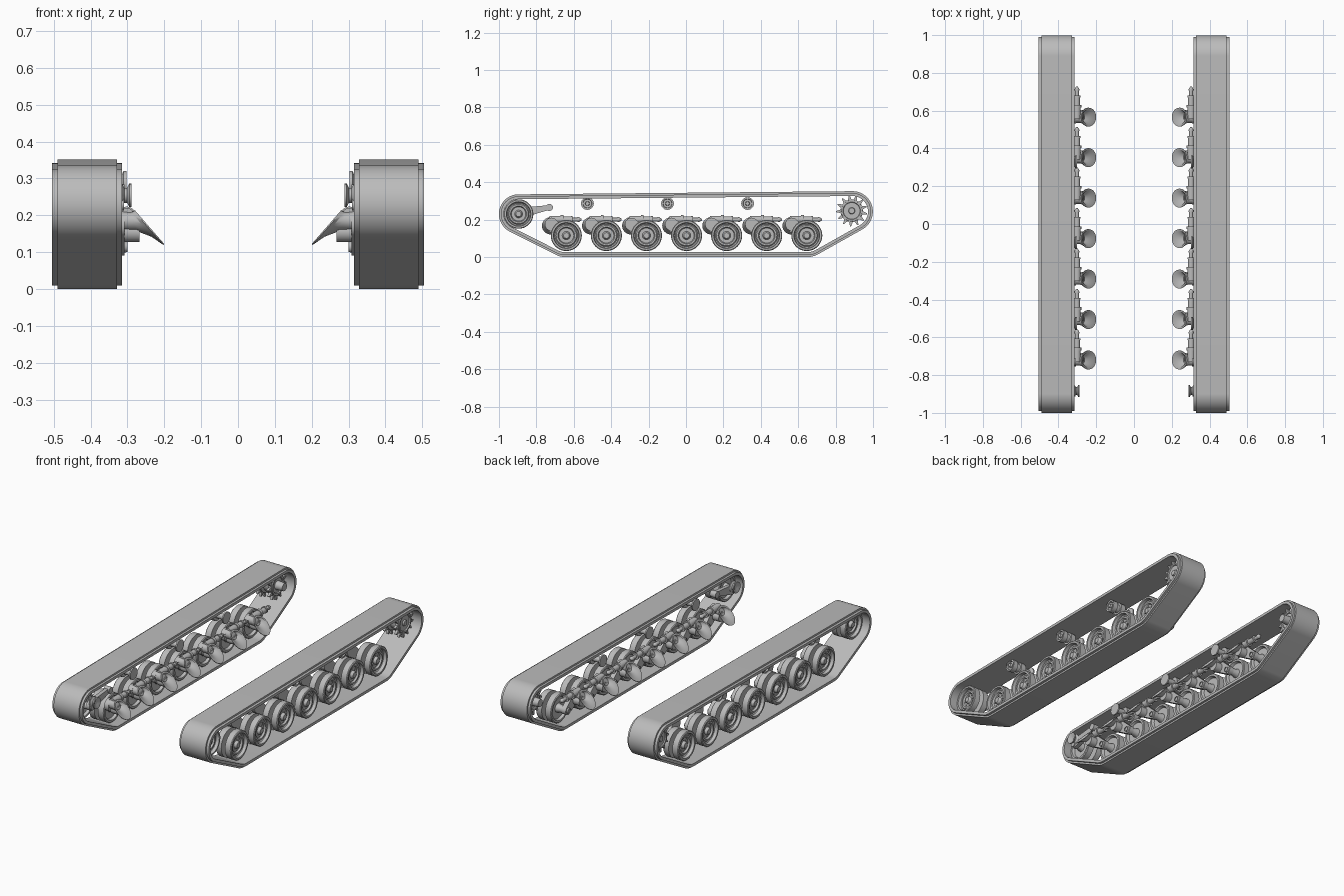
import bpy, bmesh
from math import sin, cos, pi, radians
from mathutils import Vector

cube = bpy.data.objects.get("Cube")
if cube:
    bpy.data.objects.remove(cube)

steel = bpy.data.materials.new("steel_grey")
steel.use_nodes = True
steel.diffuse_color = (0.5, 0.5, 0.5, 1)
steel.node_tree.nodes["Principled BSDF"].inputs["Base Color"].default_value = (0.5, 0.5, 0.5, 1)
parts = []


def finish(name, bm):
    """Turn a bmesh of the left side into an object mirrored to the right."""
    bmesh.ops.remove_doubles(bm, verts=bm.verts, dist=1e-5)
    bmesh.ops.recalc_face_normals(bm, faces=bm.faces)
    mesh = bpy.data.meshes.new(name)
    bm.to_mesh(mesh)
    bm.free()
    mesh.materials.append(steel)
    ob = bpy.data.objects.new(name, mesh)
    bpy.context.collection.objects.link(ob)
    mirror = ob.modifiers.new("Mirror", "MIRROR")
    mirror.use_mirror_merge = False
    parts.append(ob)


def skin(bm, rings, closed=False):
    """Bridge equal rings of points, capping the ends unless closed."""
    loops = [[bm.verts.new(p) for p in ring] for ring in rings]
    n = len(loops[0])
    pairs = list(zip(loops, loops[1:]))
    if closed:
        pairs.append((loops[-1], loops[0]))
    else:
        bm.faces.new(loops[0])
        bm.faces.new(loops[-1])
    for a, b in pairs:
        for i in range(n):
            j = (i + 1) % n
            bm.faces.new((a[i], a[j], b[j], b[i]))


def oval(c, u, v, n=28):
    c, u, v = Vector(c), Vector(u), Vector(v)
    return [c + u * cos(2 * pi * i / n) + v * sin(2 * pi * i / n) for i in range(n)]


def turn_x(bm, y, z, profile, n=32):
    """Turned shape about an x axis; profile holds (x, radius)."""
    skin(bm, [oval((x, y, z), (0, r, 0), (0, 0, r), n) for x, r in profile])


def turn_y(bm, x, y, z, profile, n=16):
    skin(bm, [oval((x, y + d, z), (r, 0, 0), (0, 0, r), n) for d, r in profile])


def wrap(circles, inset=0, n=144):
    """Outline stretched around circles (y, z, radius)."""
    pts = []
    for i in range(n):
        a = 2 * pi * i / n + 0.001
        d = (cos(a), sin(a))
        y, z, r = max(circles, key=lambda c: c[0] * d[0] + c[1] * d[1] + c[2])
        pts.append((y + (r - inset) * d[0], z + (r - inset) * d[1]))
    return pts


def plate(bm, outline, x0, x1):
    skin(bm, [[(x, y, z) for y, z in outline] for x in (x0, x1)])


def bolts(bm, y, z, radius, count, x0, x1, size):
    for i in range(count):
        a = 2 * pi * i / count
        turn_x(bm, y + radius * cos(a), z + radius * sin(a), [(x0, size), (x1, size)], 8)


# Track belt: wide inner band with a narrower raised tread
path = [(-0.895, 0.23, 0.105), (-0.6, 0.238, 0.105), (0.89, 0.243, 0.109),
        (0.65, 0.115, 0.115), (-0.645, 0.115, 0.115)]
section = [(0, 0.328), (0, 0.49), (0.01, 0.49), (0.01, 0.505),
           (0.026, 0.505), (0.026, 0.315), (0.01, 0.315), (0.01, 0.328)]
bm = bmesh.new()
skin(bm, [[(x, y, z) for y, z in wrap(path, d)] for d, x in section], closed=True)
finish("track_belt", bm)

# Twin dished wheel, used for road wheels and idler
outer_half = [(0.452, 0.006), (0.452, 0.015), (0.446, 0.02), (0.436, 0.022), (0.436, 0.04),
              (0.446, 0.045), (0.446, 0.054), (0.438, 0.06), (0.442, 0.066), (0.46, 0.069),
              (0.46, 0.079), (0.456, 0.083), (0.422, 0.083), (0.422, 0.04)]
inner_half = [(0.398, 0.04), (0.398, 0.083), (0.364, 0.083), (0.36, 0.079), (0.36, 0.068),
              (0.375, 0.062), (0.375, 0.026), (0.35, 0.02), (0.31, 0.018)]


def twin_wheel(name, y, z, scale=1.0):
    bm = bmesh.new()
    turn_x(bm, y, z, [(x, r * scale) for x, r in outer_half + inner_half], 40)
    bolts(bm, y, z, 0.031, 8, 0.43, 0.44, 0.004)
    finish(name, bm)


# Seven road wheels, each with its suspension unit
for k in range(7):
    y = -0.64 + 0.2143 * k
    twin_wheel(f"road_wheel_{k + 1}", y, 0.115)

    # Swing arm from pivot to wheel axle
    bm = bmesh.new()
    plate(bm, wrap([(y - 0.08, 0.175, 0.035), (y, 0.115, 0.024)], 0, 40), 0.308, 0.336)
    finish(f"swing_arm_{k + 1}", bm)

    # Flared mount with a slanted hollow mouth
    bm = bmesh.new()
    c = y - 0.08
    skin(bm, [oval((0.315, c, 0.185), (0, 0, 0.027), (0, 0.03, 0)),
              oval((0.284, c, 0.183), (0.010, 0, 0.026), (0, 0.03, 0)),
              oval((0.262, c, 0.176), (0.027, 0, 0.034), (0, 0.037, 0)),
              oval((0.243, c, 0.166), (0.040, 0, 0.046), (0, 0.05, 0)),
              oval((0.240, c, 0.168), (0.040, 0, 0.046), (0, 0.05, 0)),
              oval((0.242, c, 0.169), (0.032, 0, 0.037), (0, 0.04, 0)),
              oval((0.262, c, 0.177), (0.018, 0, 0.022), (0, 0.025, 0)),
              oval((0.272, c, 0.181), (0.010, 0, 0.018), (0, 0.02, 0))])
    finish(f"flared_mount_{k + 1}", bm)

    # Block below the mount
    bm = bmesh.new()
    turn_x(bm, c + 0.01, 0.155, [(0.267, 0.02), (0.267, 0.028), (0.308, 0.028)], 20)
    turn_x(bm, y, 0.115, [(0.305, 0.014), (0.30, 0.014), (0.315, 0.018)], 20)
    finish(f"pivot_block_{k + 1}", bm)

    # Stepped damper rod lying along the track
    bm = bmesh.new()
    turn_y(bm, 0.302, y, 0.2, [(-0.09, 0.02), (-0.03, 0.02), (-0.03, 0.024), (-0.015, 0.024),
                               (-0.015, 0.016), (0.025, 0.016), (0.025, 0.02), (0.034, 0.02),
                               (0.034, 0.01), (0.06, 0.01), (0.06, 0.013), (0.068, 0.013),
                               (0.082, 0.004)])
    finish(f"damper_rod_{k + 1}", bm)

# Three return rollers under the upper run
for k in range(3):
    y = -0.527 + 0.428 * k
    bm = bmesh.new()
    turn_x(bm, y, 0.286, [(0.303, 0.02), (0.303, 0.034), (0.311, 0.034), (0.318, 0.016),
                          (0.365, 0.016), (0.365, 0.034), (0.395, 0.034), (0.395, 0.024),
                          (0.42, 0.024), (0.42, 0.034), (0.45, 0.034), (0.45, 0.025),
                          (0.442, 0.023), (0.442, 0.012), (0.454, 0.01)], 28)
    finish(f"return_roller_{k + 1}", bm)

# Front idler, its crank arm and its spool
twin_wheel("idler_wheel", -0.895, 0.23, 0.95)
bm = bmesh.new()
plate(bm, wrap([(-0.89, 0.235, 0.028), (-0.8, 0.252, 0.013), (-0.735, 0.264, 0.013)], 0, 40), 0.316, 0.338)
turn_x(bm, -0.73, 0.265, [(0.308, 0.012), (0.308, 0.019), (0.345, 0.019), (0.345, 0.012)], 20)
finish("idler_crank", bm)
bm = bmesh.new()
turn_x(bm, -0.884, 0.254, [(0.297, 0.012), (0.289, 0.025), (0.289, 0.032), (0.295, 0.032),
                           (0.301, 0.02), (0.308, 0.02), (0.315, 0.032), (0.32, 0.032)], 24)
finish("idler_spool", bm)

# Rear drive sprocket: drum and two toothed rings
sy, sz = 0.886, 0.247
bm = bmesh.new()
turn_x(bm, sy, sz, [(0.462, 0.006), (0.462, 0.015), (0.45, 0.019), (0.445, 0.04), (0.46, 0.047),
                    (0.46, 0.056), (0.435, 0.058), (0.425, 0.045), (0.395, 0.045), (0.385, 0.058),
                    (0.36, 0.056), (0.36, 0.045), (0.372, 0.04), (0.372, 0.026), (0.32, 0.022)], 36)
bolts(bm, sy, sz, 0.031, 10, 0.442, 0.453, 0.004)
finish("sprocket_drum", bm)
teeth = 13
gear = []
for i in range(teeth):
    for step, r in ((0, 0.06), (0.3, 0.062), (0.52, 0.083), (0.68, 0.083), (0.9, 0.062)):
        a = 2 * pi * (i + step) / teeth
        gear.append((sy + r * cos(a), sz + r * sin(a)))
bm = bmesh.new()
for x in (0.366, 0.44):
    plate(bm, gear, x, x + 0.014)
finish("sprocket_teeth", bm)

# Smooth round surfaces while keeping edges crisp
for ob in bpy.context.selected_objects:
    ob.select_set(False)
for ob in parts:
    ob.select_set(True)
bpy.context.view_layer.objects.active = parts[0]
bpy.ops.object.shade_smooth_by_angle(angle=radians(32))
